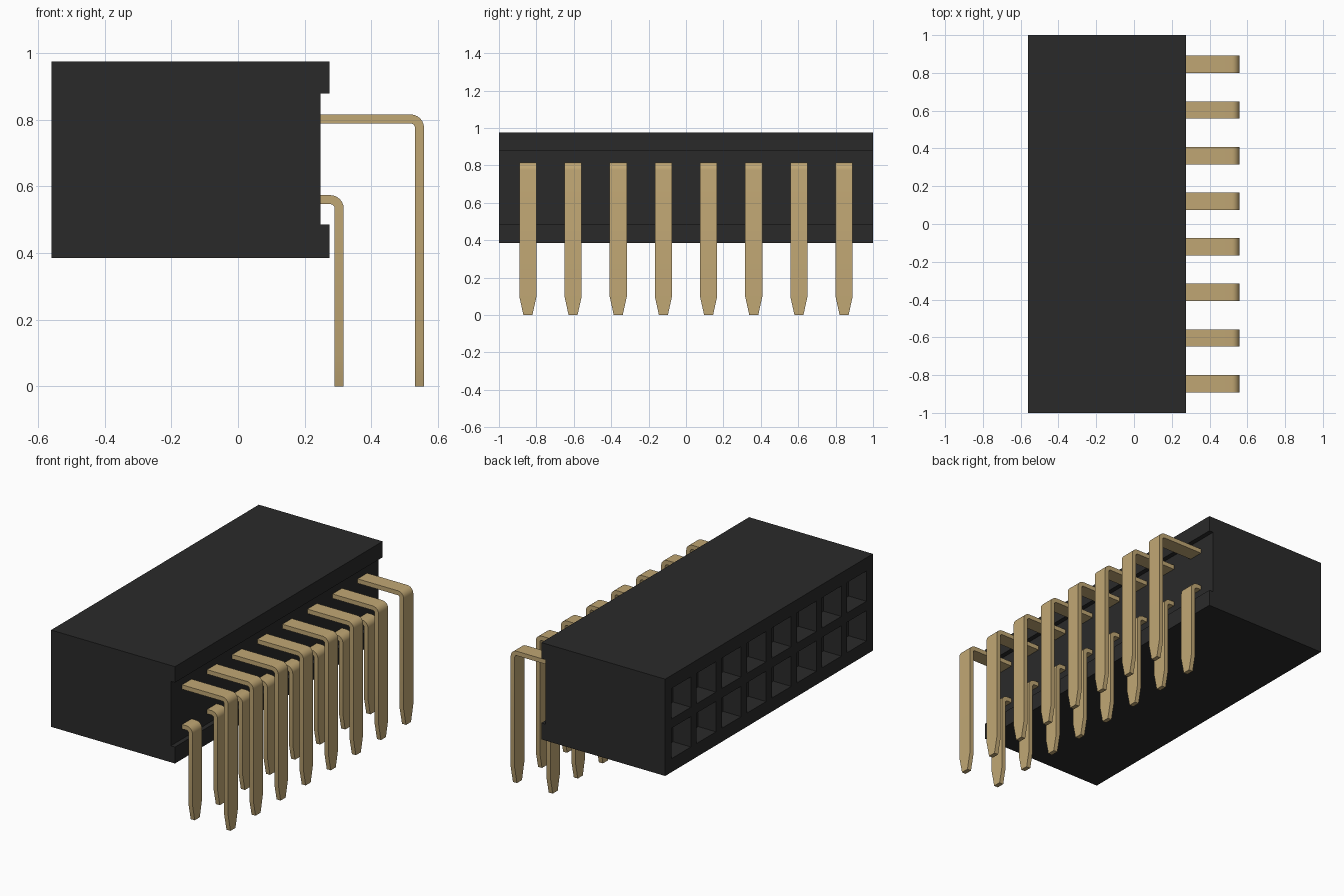
import bpy, bmesh, math
from mathutils import Matrix, Vector

cube = bpy.data.objects.get("Cube")
if cube:
    bpy.data.objects.remove(cube, do_unlink=True)

PITCH = 0.2415
COLUMNS = [(i - 3.5) * PITCH for i in range(8)]
ROWS = {"lower": (0.56, 0.317), "upper": (0.802, 0.558)}  # height, outer reach
BACK, LIP, FACE = -0.56, 0.275, 0.247
THICK, HALF = 0.027, 0.046


def material(name, color):
    m = bpy.data.materials.new(name)
    m.use_nodes = True
    m.diffuse_color = (*color, 1)
    m.node_tree.nodes["Principled BSDF"].inputs["Base Color"].default_value = (*color, 1)
    return m


def finish(bm, name, mat):
    bmesh.ops.recalc_face_normals(bm, faces=bm.faces)
    mesh = bpy.data.meshes.new(name)
    bm.to_mesh(mesh)
    bm.free()
    mesh.materials.append(mat)
    ob = bpy.data.objects.new(name, mesh)
    bpy.context.collection.objects.link(ob)
    return ob


def loft(bm, rings):
    """Skin a list of equal point rings and cap both ends."""
    rings = [[bm.verts.new(p) for p in ring] for ring in rings]
    for a, b in zip(rings, rings[1:]):
        for i in range(len(a)):
            j = (i + 1) % len(a)
            bm.faces.new((a[i], a[j], b[j], b[i]))
    bm.faces.new(rings[0])
    bm.faces.new(rings[-1])


black = material("black plastic", (0.023, 0.023, 0.023))
gold = material("gold contact", (0.53, 0.386, 0.175))

# Housing: channelled profile run along y
profile = [(BACK, 0.385), (LIP, 0.385), (LIP, 0.485), (FACE, 0.485),
           (FACE, 0.878), (LIP, 0.878), (LIP, 0.975), (BACK, 0.975)]
bm = bmesh.new()
loft(bm, [[(x, y, z) for x, z in profile] for y in (-1, 1)])
housing = finish(bm, "housing", black)

# Sockets: two rows of square pockets cut in the mating face
DEPTH, OPENING = 0.12, 0.185
bm = bmesh.new()
for z, _ in ROWS.values():
    for y in COLUMNS:
        place = Matrix.Translation((BACK, y, z)) @ Matrix.Diagonal((2 * DEPTH, OPENING, OPENING, 1))
        bmesh.ops.create_cube(bm, size=1, matrix=place)
cutter = finish(bm, "socket_cutter", black)
cutter.hide_render = True
cut = housing.modifiers.new("sockets", "BOOLEAN")
cut.operation, cut.solver, cut.object = "DIFFERENCE", "EXACT", cutter
bpy.context.view_layer.objects.active = housing
housing.select_set(True)
bpy.ops.object.modifier_apply(modifier=cut.name)
bpy.data.objects.remove(cutter, do_unlink=True)


# Pins: flat strip bent downward, with a tip narrowed across its width
def pin(name, y, height, reach):
    outer, inner = 0.04, 0.013
    top = height + THICK / 2
    cx, cz = reach - outer, top - outer
    sections = [((FACE - 0.01, top), (FACE - 0.01, top - THICK), HALF)]
    for i in range(7):
        a = math.pi / 2 * (1 - i / 6)
        c, s = math.cos(a), math.sin(a)
        sections.append(((cx + outer * c, cz + outer * s),
                         (cx + inner * c, cz + inner * s), HALF))
    for z, w in ((0.1, HALF), (0, 0.024)):
        sections.append(((reach, z), (reach - THICK, z), w))
    bm = bmesh.new()
    loft(bm, [[(o[0], y - w, o[1]), (o[0], y + w, o[1]),
               (n[0], y + w, n[1]), (n[0], y - w, n[1])] for o, n, w in sections])
    ob = finish(bm, name, gold)
    bpy.ops.object.select_all(action="DESELECT")
    ob.select_set(True)
    bpy.context.view_layer.objects.active = ob
    bpy.ops.object.shade_smooth_by_angle(angle=math.radians(20))


for row, (height, reach) in ROWS.items():
    for i, y in enumerate(COLUMNS):
        pin(f"{row}_pin_{i + 1}", y, height, reach)
